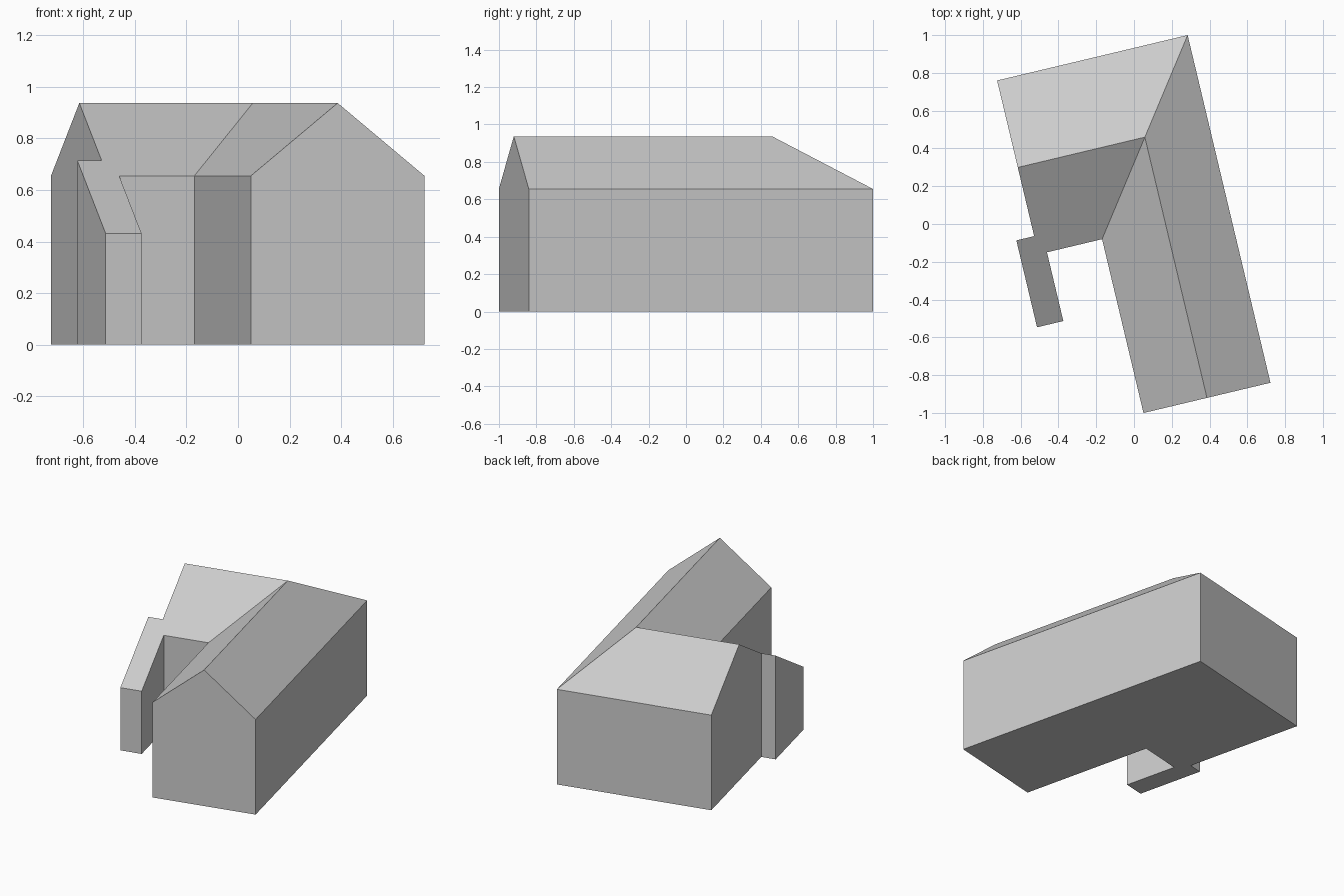
import bpy
import bmesh
from math import cos, sin, radians

cube = bpy.data.objects.get("Cube")
if cube:
    bpy.data.objects.remove(cube, do_unlink=True)

GREY = (0.6, 0.6, 0.6, 1.0)
plaster = bpy.data.materials.new("plain grey")
plaster.use_nodes = True
plaster.diffuse_color = GREY
plaster.node_tree.nodes["Principled BSDF"].inputs["Base Color"].default_value = GREY

# House axes: the plan is drawn square, then turned on the plot
TURN = radians(13.4)
EAVE, RIDGE = 0.655, 0.937
WEST, EAST, INNER = -0.529, 0.508, -0.183
BACK, FRONT, YARD = 0.907, -0.985, -0.039
PORCH_IN, PORCH_OUT = -0.483, -0.626
PORCH_FRONT, PORCH_BACK = -0.413, 0.06
LONG_RIDGE = (INNER + EAST) / 2     # ridge of the long wing
SIDE_RIDGE = (BACK + YARD) / 2      # ridge of the side wing

# Plan corners, counter-clockwise; the gable peaks lie on the outline
PLAN = {
    "back_west": (WEST, BACK),
    "side_peak": (WEST, SIDE_RIDGE),
    "porch_joint": (WEST, PORCH_BACK),
    "porch_back": (PORCH_OUT, PORCH_BACK),
    "porch_front": (PORCH_OUT, PORCH_FRONT),
    "porch_tip": (PORCH_IN, PORCH_FRONT),
    "porch_inner": (PORCH_IN, YARD),
    "yard": (INNER, YARD),
    "front_west": (INNER, FRONT),
    "front_peak": (LONG_RIDGE, FRONT),
    "front_east": (EAST, FRONT),
    "back_east": (EAST, BACK),
}
OUTLINE = list(PLAN)
PLAN["ridge_corner"] = (LONG_RIDGE, SIDE_RIDGE)


def roof_height(u, v):
    """Each wing falls evenly from its ridge to its eaves."""
    if u < INNER:
        fall = abs(v - SIDE_RIDGE) / (BACK - SIDE_RIDGE)
    else:
        fall = abs(u - LONG_RIDGE) / (EAST - LONG_RIDGE)
        if (u, v) == PLAN["ridge_corner"]:
            fall = 0
    return RIDGE - (RIDGE - EAVE) * fall


def place(name, on_roof):
    u, v = PLAN[name]
    z = roof_height(u, v) if on_roof else 0
    return (u * cos(TURN) - v * sin(TURN), u * sin(TURN) + v * cos(TURN), z)


def make_part(name, faces):
    """Flat panels; each corner is a (plan name, on_roof) pair."""
    bm = bmesh.new()
    verts = {}
    for face in faces:
        for key in face:
            if key not in verts:
                verts[key] = bm.verts.new(place(*key))
        bm.faces.new([verts[key] for key in face])
    mesh = bpy.data.meshes.new(name)
    bm.to_mesh(mesh)
    bm.free()
    mesh.materials.append(plaster)
    obj = bpy.data.objects.new(name, mesh)
    bpy.context.collection.objects.link(obj)


def top(*names):
    return [(n, True) for n in names]


# Walls: one panel per side, gable ends carry their peak as a fifth corner
walls = []
peaks = ("side_peak", "front_peak")
for i, start in enumerate(OUTLINE):
    if start in peaks:
        continue
    end = OUTLINE[(i + 1) % len(OUTLINE)]
    crown = []
    if end in peaks:
        crown = top(end)
        end = OUTLINE[(i + 2) % len(OUTLINE)]
    walls.append([(start, False), (end, False), (end, True)] + crown + [(start, True)])
make_part("walls", walls)

# Roof slopes
make_part("side_wing_back_roof", [top("back_east", "back_west", "side_peak", "ridge_corner")])
make_part("side_wing_front_roof", [top("ridge_corner", "side_peak", "porch_joint", "porch_back",
                                       "porch_front", "porch_tip", "porch_inner", "yard")])
make_part("long_wing_yard_roof", [top("ridge_corner", "yard", "front_west", "front_peak")])
make_part("long_wing_outer_roof", [top("ridge_corner", "front_peak", "front_east", "back_east")])

# Floor slab underside
make_part("floor", [[(n, False) for n in reversed(OUTLINE) if n not in peaks]])
